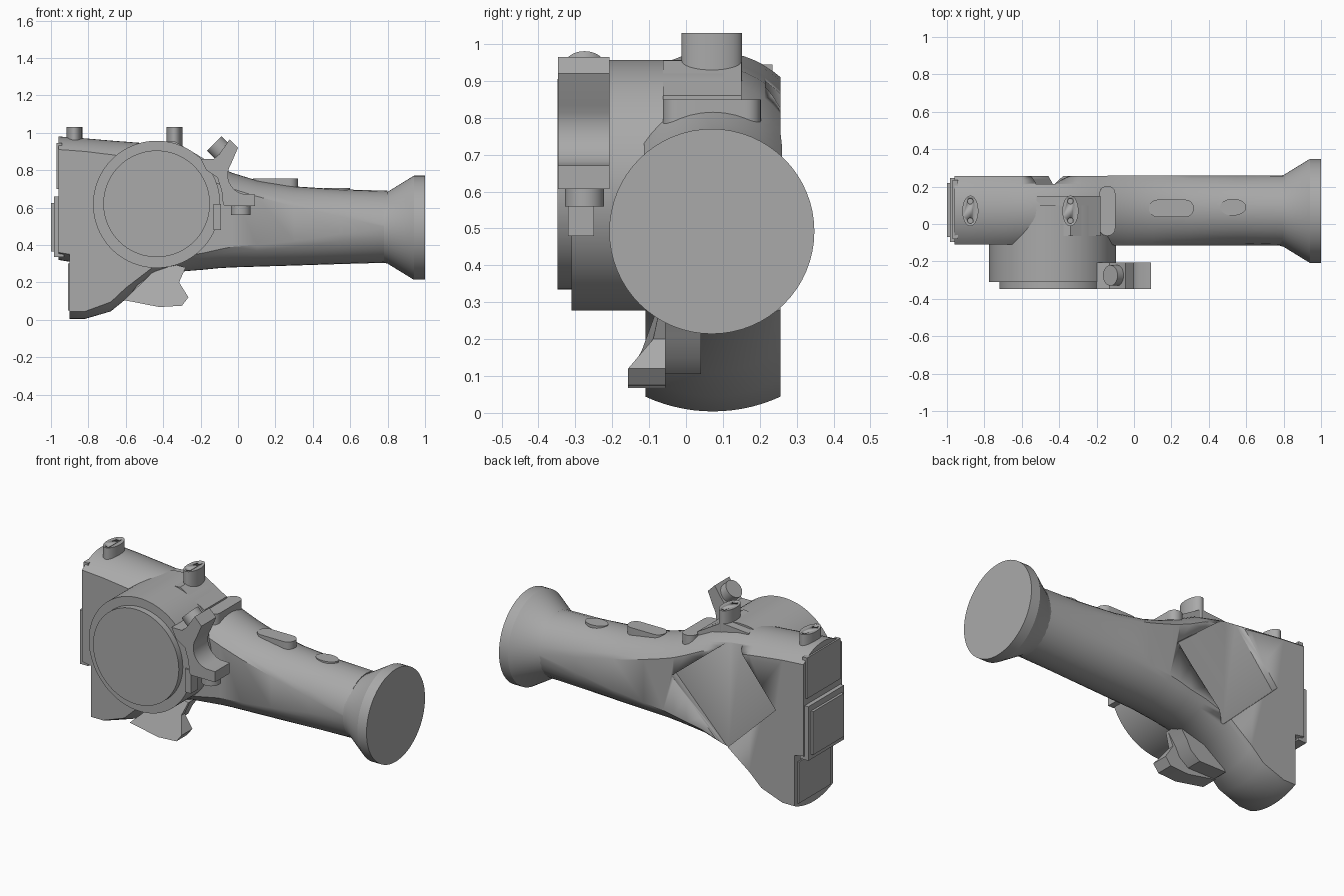
import bpy, bmesh, math
from mathutils import Vector, Matrix

cube = bpy.data.objects.get("Cube")
if cube:
    bpy.data.objects.remove(cube, do_unlink=True)

grey = bpy.data.materials.new("plain_grey")
grey.use_nodes = True
COLOUR = (0.4, 0.4, 0.4, 1)
grey.diffuse_color = COLOUR
grey.node_tree.nodes["Principled BSDF"].inputs["Base Color"].default_value = COLOUR
YC = 0.073  # centre line of the body


def finish(name, bm, angle=30):
    bmesh.ops.remove_doubles(bm, verts=bm.verts, dist=0.0005)
    bmesh.ops.recalc_face_normals(bm, faces=bm.faces)
    mesh = bpy.data.meshes.new(name)
    bm.to_mesh(mesh)
    bm.free()
    mesh.materials.append(grey)
    ob = bpy.data.objects.new(name, mesh)
    bpy.context.collection.objects.link(ob)
    bpy.ops.object.select_all(action='DESELECT')
    ob.select_set(True)
    bpy.context.view_layer.objects.active = ob
    bpy.ops.object.shade_smooth_by_angle(angle=math.radians(angle))
    return ob


def loft(name, rings):
    bm = bmesh.new()
    rows = [[bm.verts.new(p) for p in ring] for ring in rings]
    n = len(rows[0])
    for a, b in zip(rows, rows[1:]):
        for i in range(n):
            j = (i + 1) % n
            bm.faces.new((a[i], a[j], b[j], b[i]))
    bm.faces.new(rows[0])
    bm.faces.new(rows[-1])
    return finish(name, bm)


def prism(name, outline, y0, y1):
    """Extrude an x-z outline from y0 to y1; either may be a function of z."""
    at = lambda y, z: y(z) if callable(y) else y
    return loft(name, [[(x, at(y, z), z) for x, z in outline] for y in (y0, y1)])


def box(name, x, y, z):
    return prism(name, [(x[0], z[0]), (x[1], z[0]), (x[1], z[1]), (x[0], z[1])], *y)


def turned(name, origin, axis, profile, sides=64, sx=1, sy=1):
    """Rings of (distance, radius) along an axis."""
    rot = Vector(axis).to_track_quat('Z', 'Y')
    ang = [2 * math.pi * i / sides for i in range(sides)]
    return loft(name, [[Vector(origin) + rot @ Vector((r * sx * math.cos(a), r * sy * math.sin(a), d))
                        for a in ang] for d, r in profile])


def cut(target, cutter):
    cutter.hide_render = True
    cutter.hide_set(True)
    m = target.modifiers.new("cut", 'BOOLEAN')
    m.operation = 'DIFFERENCE'
    m.solver = 'EXACT'
    m.object = cutter


def bow(w, s, n=14):
    """Circular arc of half width w and rise s, as (offset, height)."""
    r = (w * w + s * s) / (2 * s)
    half = math.atan2(w, r - s)
    for i in range(n + 1):
        a = half * (1 - 2 * i / n)
        yield r * math.sin(a), r * math.cos(a) - r + s


# Main body and grip: x, bottom, bottom rise, top, top rise
stations = [
    (-.96, .32, .04, .98, .07), (-.90, .31, .04, .976, .07), (-.90, .004, .04, .976, .07),
    (-.82, .004, .04, .97, .07), (-.68, .045, .05, .958, .075), (-.60, .11, .06, .952, .08),
    (-.45, .215, .07, .94, .09), (-.28, .26, .08, .90, .09), (-.18, .268, .09, .85, .09),
    (-.10, .276, .10, .815, .09), (-.03, .28, .11, .785, .085), (.10, .284, .115, .745, .085),
    (.30, .29, .13, .713, .105), (.55, .298, .16, .697, .145), (.80, .305, .187, .69, .187)]
rings = []
for x, zb, sb, zt, st in stations:
    w = .187 if x > -.15 else .183
    rings.append([(x, YC + o, zt - st + h) for o, h in bow(w, st)] +
                 [(x, YC - o, zb + sb - h) for o, h in bow(w, sb)])
body = loft("body_and_grip", rings)

# Square pocket in the back
c, s = Vector((-.43, .60)), .345
turn = [math.radians(a) for a in (2, 100, 182, 270)]
cut(body, prism("pocket_cutter", [(c.x + s * math.cos(a), c.y + s * math.sin(a)) for a in turn], .215, .4))

# Flared end of the grip
turned("grip_flare", (0, .07, .492), (1, 0, 0), [(.78, .187), (.80, .192), (.94, .278), (1, .278)])

# Front drum and lens
turned("front_drum", (-.435, 0, .617), (0, -1, 0), [(-.1, .34), (.31, .34)], 96)
turned("lens_disc", (-.435, 0, .62), (0, -1, 0), [(.3, .285), (.348, .285)], 96)

# Clip wrapped on the drum edge, with two arms and a round bite between them
arc = [(-.435 + .355 * math.cos(math.radians(a)), .617 + .355 * math.sin(math.radians(a)))
       for a in (0, 12, 24, 36, 44)]
bite = [(.05 + .105 * math.cos(math.radians(a)), .775 + .105 * math.sin(math.radians(a)))
        for a in range(145, 271, 14)]
prism("clip", [(-.17, .80), (-.20, .86), (-.13, .86), (-.10, .885), (-.045, .965), (0, .92)]
      + bite + [(.09, .67), (.09, .607), (-.07, .607)] + arc[:3], -.347, -.207)
turned("upper_clip_knob", (-.07, -.275, .885), (-.7, 0, .7), [(0, .055), (.08, .055)], 32)
turned("lower_clip_knob", (.015, -.275, .62), (0, 0, -1), [(0, .053), (.06, .053)], 32)
box("drum_tab", (-.13, -.09), (-.32, -.25), (.48, .62))

# Raised saddle and rounded tab behind the drum
prism("top_saddle", [(-.52, .80), (-.52, .94), (-.34, .955), (-.18, .86), (-.18, .80)], -.063, .15)


def pad(name, x, y, z, r):
    """Flat pad with rounded ends, seen from above."""
    pts = []
    for cx, cy, a0 in ((x[1], y[1], 0), (x[0], y[1], 90), (x[0], y[0], 180), (x[1], y[0], 270)):
        sx, sy = (1 if cx == x[1] else -1), (1 if cy == y[1] else -1)
        pts += [(cx - sx * r + r * math.cos(math.radians(a0 + k * 15)),
                 cy - sy * r + r * math.sin(math.radians(a0 + k * 15))) for k in range(7)]
    return loft(name, [[(px, py, h) for px, py in pts] for h in z])


pad("shoulder_tab", (-.185, -.10), (-.063, .203), (.78, .85), .04)
pad("grip_switch", (.08, .32), (.037, .13), (.66, .755), .045)
turned("grip_button", (.53, .09, .66), (0, 0, 1), [(0, 1), (.045, 1)], 32, .07, .045)

# Top lugs with pairs of small holes
for i, (x, z0) in enumerate(((-.875, .94), (-.34, .90))):
    lug = turned("top_lug_%d" % (i + 1), (x, .07, 0), (0, 0, 1), [(z0, 1), (1.03, 1)], 32, .043, .082)
    for side in (-1, 1):
        cut(lug, turned("lug_hole_cutter", (x, .07 + side * .052, 1.01), (0, 0, 1),
                        [(0, .015), (.05, .015)], 16))

# Stepped panels on the end
box("end_frame", (-.985, -.93), (-.095, .245), (.335, .66))
box("end_panel_centre", (-1, -.95), (-.07, .22), (.365, .625))
box("end_panel_upper", (-.97, -.94), (-.08, .235), (.70, .945))
box("end_panel_lower", (-.908, -.88), (-.08, .225), (.05, .30))

# Trigger hook under the drum
lean = lambda z: -.157 + .085 * min(max((z - .12) / .1, 0), 1)
prism("trigger_hook", [(-.61, .105), (-.42, .068), (-.30, .075), (-.265, .12), (-.315, .20),
                       (-.28, .28), (-.36, .30), (-.46, .25)], lean, -.055)
prism("trigger_root", [(-.60, .105), (-.42, .105), (-.36, .15), (-.33, .21),
                       (-.28, .28), (-.45, .30)], -.06, .04)
